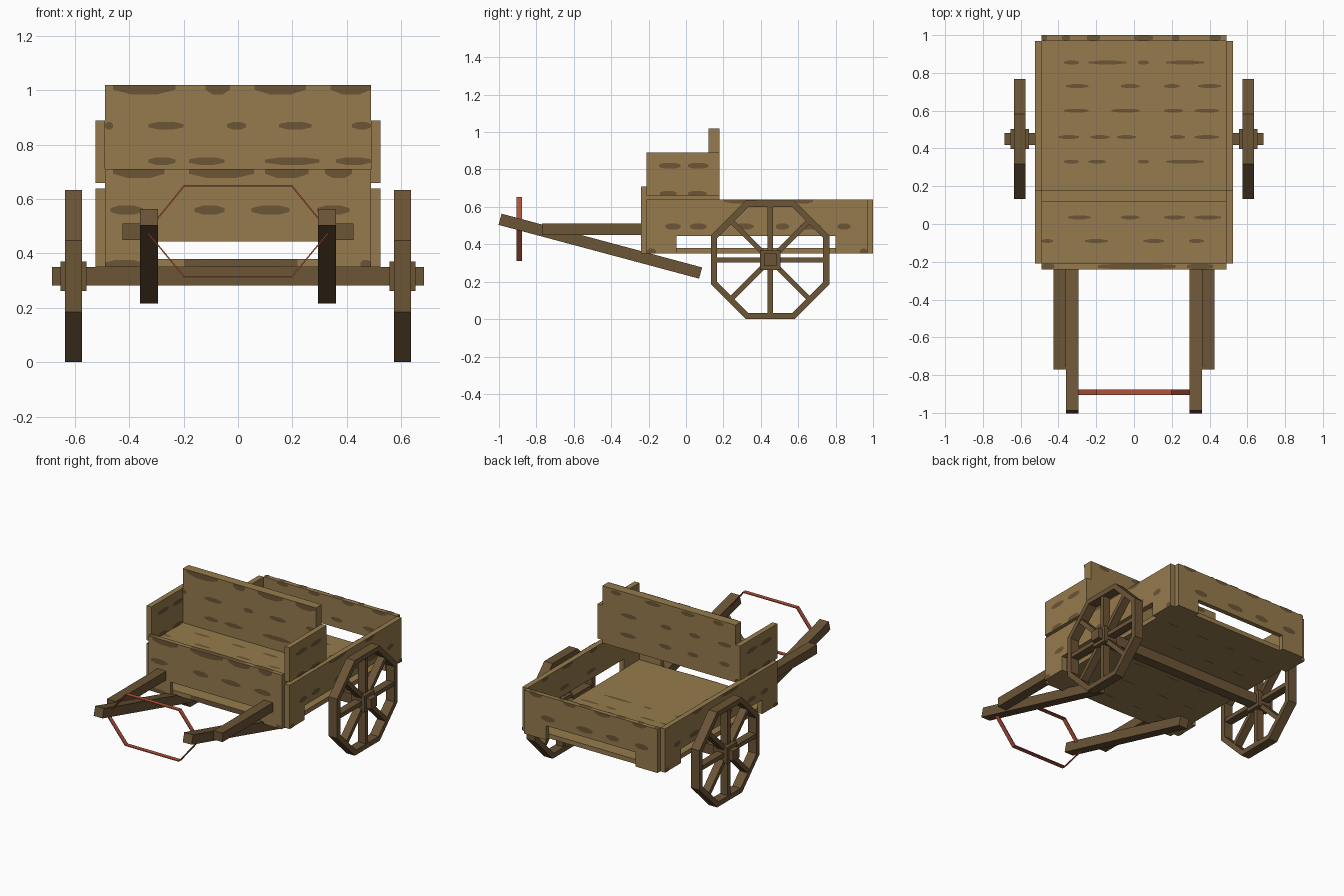
import bpy, bmesh, math, random
from mathutils import Matrix, Vector

if "Cube" in bpy.data.objects:
    bpy.data.objects.remove(bpy.data.objects["Cube"])

random.seed(4)


def material(name, rgb):
    m = bpy.data.materials.new(name)
    m.diffuse_color = (*rgb, 1)
    m.use_nodes = True
    m.node_tree.nodes["Principled BSDF"].inputs["Base Color"].default_value = m.diffuse_color
    return m


TAN = material("tan wood", (0.305, 0.198, 0.074))
BROWN = material("brown wood", (0.147, 0.089, 0.037))
RED = material("red strap", (0.44, 0.085, 0.043))


def finish(name, bm, mat, recalc=True):
    if recalc:
        bmesh.ops.recalc_face_normals(bm, faces=bm.faces)
    me = bpy.data.meshes.new(name)
    bm.to_mesh(me)
    bm.free()
    me.materials.append(mat)
    ob = bpy.data.objects.new(name, me)
    bpy.context.collection.objects.link(ob)
    return ob


def add_box(bm, lo, hi, rot=None):
    """Box between two corners, optionally rotated about its centre."""
    lo, hi = Vector(lo), Vector(hi)
    m = Matrix.Translation((lo + hi) / 2) @ (rot or Matrix()) @ Matrix.Diagonal((*(hi - lo), 1))
    bmesh.ops.create_cube(bm, size=1, matrix=m)


def box(name, lo, hi, mat, rot=None):
    bm = bmesh.new()
    add_box(bm, lo, hi, rot)
    return finish(name, bm, mat)


def notched_board(name, axis, u, z, t, notch):
    """Board along x or y with a notch cut in its lower edge."""
    pts = [(u[0], z[0]), (notch[0], z[0]), (notch[0], notch[2]), (notch[1], notch[2]),
           (notch[1], z[0]), (u[1], z[0]), (u[1], z[1]), (u[0], z[1])]
    bm = bmesh.new()
    put = (lambda a, h, d: (a, d, h)) if axis == "x" else (lambda a, h, d: (d, a, h))
    face = bm.faces.new([bm.verts.new(put(a, h, t[0])) for a, h in pts])
    ext = bmesh.ops.extrude_face_region(bm, geom=[face])["geom"]
    step = Vector(put(0, 0, t[1] - t[0]))
    bmesh.ops.translate(bm, vec=step, verts=[v for v in ext if isinstance(v, bmesh.types.BMVert)])
    return finish(name, bm, TAN)


def grain(name, normal, at, rows, lim, half=0.014):
    """Flat lens-shaped marks on a plane; rows = {height: [(start, end), ...]}."""
    bm = bmesh.new()
    n = Vector(normal)
    k = [abs(c) for c in normal].index(1)
    a, b = [(1, 2), (0, 2), (0, 1)][k]
    for v, spans in rows.items():
        for s, e in spans:
            vs = []
            for i in range(8):
                t = math.tau * (i + 0.5) / 8
                p = [0, 0, 0]
                p[k] = at + n[k] * 0.003
                p[a] = min(max((s + e) / 2 + (e - s) / 2 * math.cos(t) * 1.08, lim[0]), lim[1])
                p[b] = min(max(v + half * math.sin(t) * 1.08, lim[2]), lim[3])
                vs.append(bm.verts.new(p))
            f = bm.faces.new(vs)
            f.normal_update()
            if f.normal.dot(n) < 0:
                f.normal_flip()
    return finish(name, bm, BROWN, recalc=False)


def scatter(lo, hi, heights, gap=0.24):
    """Evenly spread rows of marks with a little variation."""
    rows = {}
    for h in heights:
        c, rows[h] = lo + random.uniform(0.04, 0.12), []
        while c < hi - 0.03:
            w = random.uniform(0.035, 0.06)
            rows[h].append((c - w, c + w))
            c += gap + random.uniform(-0.04, 0.04)
    return rows


# Cart body: floor, notched walls
box("floor", (-0.49, -0.21, 0.35), (0.49, 0.97, 0.38), TAN)
notched_board("front_board", "x", (-0.49, 0.49), (0.35, 0.71), (-0.24, -0.21), (-0.33, 0.33, 0.445))
notched_board("back_board", "x", (-0.49, 0.49), (0.35, 0.64), (0.97, 1.0), (-0.33, 0.33, 0.445))

# Seat with backrest
box("seat", (-0.49, -0.21, 0.64), (0.49, 0.18, 0.66), TAN)
box("backrest", (-0.49, 0.12, 0.66), (0.49, 0.18, 1.02), TAN)

# Wood grain on front, seat, backrest and back
wide = (-0.49, 0.49)
top_row = [(-0.46, -0.23), (-0.12, -0.03), (0.06, 0.25), (0.34, 0.49)]
grain("backrest_front_grain", (0, -1, 0), 0.12, {
    0.87: [(-0.49, -0.46), (-0.33, -0.2), (-0.04, 0.03), (0.15, 0.27), (0.42, 0.49)],
    0.74: [(-0.33, -0.23), (-0.18, -0.05), (0.1, 0.3), (0.36, 0.49)]}, (*wide, 0.66, 1.02))
grain("backrest_front_edge_grain", (0, -1, 0), 0.12, {1.015: top_row}, (*wide, 0.66, 1.02), 0.03)
grain("backrest_back_grain", (0, 1, 0), 0.18, scatter(-0.47, 0.47, (0.74, 0.87, 1.0)),
      (*wide, 0.66, 1.02))
edge_row = [(-0.46, -0.27), (-0.18, 0.06), (0.1, 0.26), (0.32, 0.42)]
grain("front_board_edge_grain", (0, -1, 0), -0.24, {0.705: edge_row}, (*wide, 0.35, 0.71), 0.028)
grain("front_board_grain", (0, -1, 0), -0.24, {
    0.56: [(-0.47, -0.35), (-0.16, -0.05), (0.05, 0.19), (0.29, 0.41)],
    0.36: [(-0.49, -0.35), (0.45, 0.49)]}, (*wide, 0.35, 0.71), 0.017)
grain("front_board_top_grain", (0, 0, 1), 0.71, {
    -0.225: [(-0.49, -0.42), (-0.19, 0.22), (0.28, 0.42)]}, (*wide, -0.24, -0.21), 0.02)
grain("floor_front_grain", (0, -1, 0), -0.21, {0.365: [(-0.2, 0.22)]}, (*wide, 0.35, 0.38), 0.03)
grain("back_board_grain", (0, 1, 0), 1.0, scatter(-0.47, 0.47, (0.495, 0.635)), (*wide, 0.35, 0.64), 0.018)
grain("back_board_inner_grain", (0, -1, 0), 0.97, scatter(-0.47, 0.47, (0.5, 0.63)), (*wide, 0.35, 0.64))
grain("back_board_top_grain", (0, 0, 1), 0.64, {
    0.985: [(-0.49, -0.46), (-0.38, -0.34), (-0.25, -0.18), (0.0, 0.1), (0.2, 0.24), (0.4, 0.46)]},
    (*wide, 0.97, 1.0), 0.02)
grain("floor_top_grain", (0, 0, 1), 0.38, {
    0.855: [(-0.37, -0.29), (-0.24, -0.04), (0.02, 0.08), (0.17, 0.37)],
    0.73: [(-0.36, -0.24), (-0.07, 0.03), (0.16, 0.24), (0.34, 0.46)],
    0.6: [(-0.37, -0.24), (-0.12, 0.03), (0.16, 0.26), (0.32, 0.45)],
    0.46: [(-0.4, -0.29), (-0.23, -0.13), (-0.09, 0.01), (0.19, 0.27), (0.32, 0.45)],
    0.33: [(-0.37, -0.29), (-0.24, -0.15), (0.02, 0.08), (0.17, 0.37)]}, (*wide, -0.21, 0.97), 0.01)
grain("seat_top_grain", (0, 0, 1), 0.66, {
    0.035: [(-0.35, -0.23), (-0.07, 0.03), (0.16, 0.27), (0.32, 0.46)],
    -0.09: [(-0.49, -0.43), (-0.26, -0.14), (0.05, 0.16), (0.29, 0.37)]}, (*wide, -0.21, 0.12), 0.01)
grain("floor_under_grain", (0, 0, -1), 0.35, scatter(-0.4, 0.4, (-0.1, 0.1, 0.3, 0.6, 0.8)),
      (*wide, -0.21, 0.97), 0.005)

# Parts repeated on the left and right
for side, s in (("left", -1), ("right", 1)):
    notched_board(side + "_wall", "y", (-0.21, 0.97), (0.35, 0.64), (s * 0.49, s * 0.525),
                  (-0.05, 0.80, 0.445))
    box(side + "_seat_panel", *[(min(s * 0.49, s * 0.525), -0.21, 0.66),
                                (max(s * 0.49, s * 0.525), 0.18, 0.89)], TAN)
    out, inn = (s, 0, 0), (-s, 0, 0)
    grain(side + "_wall_grain", out, s * 0.525, {
        0.635: [(0.2, 0.38), (0.58, 0.68)],
        0.495: [(-0.11, -0.03), (0.02, 0.11), (0.26, 0.36), (0.48, 0.55), (0.61, 0.72), (0.81, 0.88)],
        0.36: [(-0.21, -0.16), (0.93, 0.97)]}, (-0.21, 0.97, 0.35, 0.64), 0.017)
    grain(side + "_wall_inner_grain", inn, s * 0.49, scatter(0.2, 0.95, (0.5, 0.63)),
          (-0.21, 0.97, 0.35, 0.64))
    panel_rows = {0.82: [(-0.145, -0.03), (0.01, 0.12)], 0.67: [(-0.14, -0.05), (0.01, 0.11)]}
    for tag, nrm, at in (("", out, 0.525), ("_inner", inn, 0.49)):
        grain(side + "_seat_panel" + tag + "_grain", nrm, s * at, panel_rows,
              (-0.21, 0.18, 0.66, 0.89), 0.016)

    # Pulling shafts
    box(side + "_straight_bar", (s * 0.3925 - 0.0325, -0.77, 0.45),
        (s * 0.3925 + 0.0325, -0.24, 0.51), BROWN)
    box(side + "_slanted_shaft", (s * 0.3275 - 0.0325, -1.013, 0.359),
        (s * 0.3275 + 0.0325, 0.097, 0.421), BROWN, Matrix.Rotation(math.radians(-15), 4, "X"))

    # Eight-sided wheel rim
    cx, cy, cz = s * 0.605, 0.45, 0.3165
    bm = bmesh.new()
    rings = []
    for i in range(8):
        t = math.tau * (i + 0.5) / 8
        rings.append([bm.verts.new((cx + dx, cy + r * math.cos(t), cz + r * math.sin(t)))
                      for dx, r in ((-0.031, 0.3425), (0.031, 0.3425), (0.031, 0.307), (-0.031, 0.307))])
    for i in range(8):
        p, q = rings[i], rings[(i + 1) % 8]
        for j in range(4):
            bm.faces.new((p[j], q[j], q[(j + 1) % 4], p[(j + 1) % 4]))
    finish(side + "_wheel_rim", bm, BROWN)

    # Spokes and hub
    bm = bmesh.new()
    for i in range(4):
        add_box(bm, (cx - 0.026, cy - 0.295, cz - 0.014), (cx + 0.026, cy + 0.295, cz + 0.014),
                Matrix.Rotation(i * math.pi / 4, 4, "X"))
    finish(side + "_wheel_spokes", bm, BROWN)
    box(side + "_wheel_hub", (cx - 0.048, cy - 0.054, cz - 0.054),
        (cx + 0.048, cy + 0.054, cz + 0.054), BROWN)

# Axle
box("axle", (-0.685, 0.417, 0.283), (0.685, 0.483, 0.35), BROWN)

# Six-sided harness strap between the shafts
bm = bmesh.new()
outline = [(-0.335, 0.48), (-0.197, 0.65), (0.197, 0.65), (0.335, 0.48), (0.197, 0.313), (-0.197, 0.313)]
pairs = [[bm.verts.new((x, y, z)) for y in (-0.905, -0.877)] for x, z in outline]
for i in range(6):
    p, q = pairs[i], pairs[(i + 1) % 6]
    bm.faces.new((p[0], q[0], q[1], p[1]))
strap = finish("harness_strap", bm, RED)
thick = strap.modifiers.new("thickness", "SOLIDIFY")
thick.thickness = 0.006
thick.offset = 0
